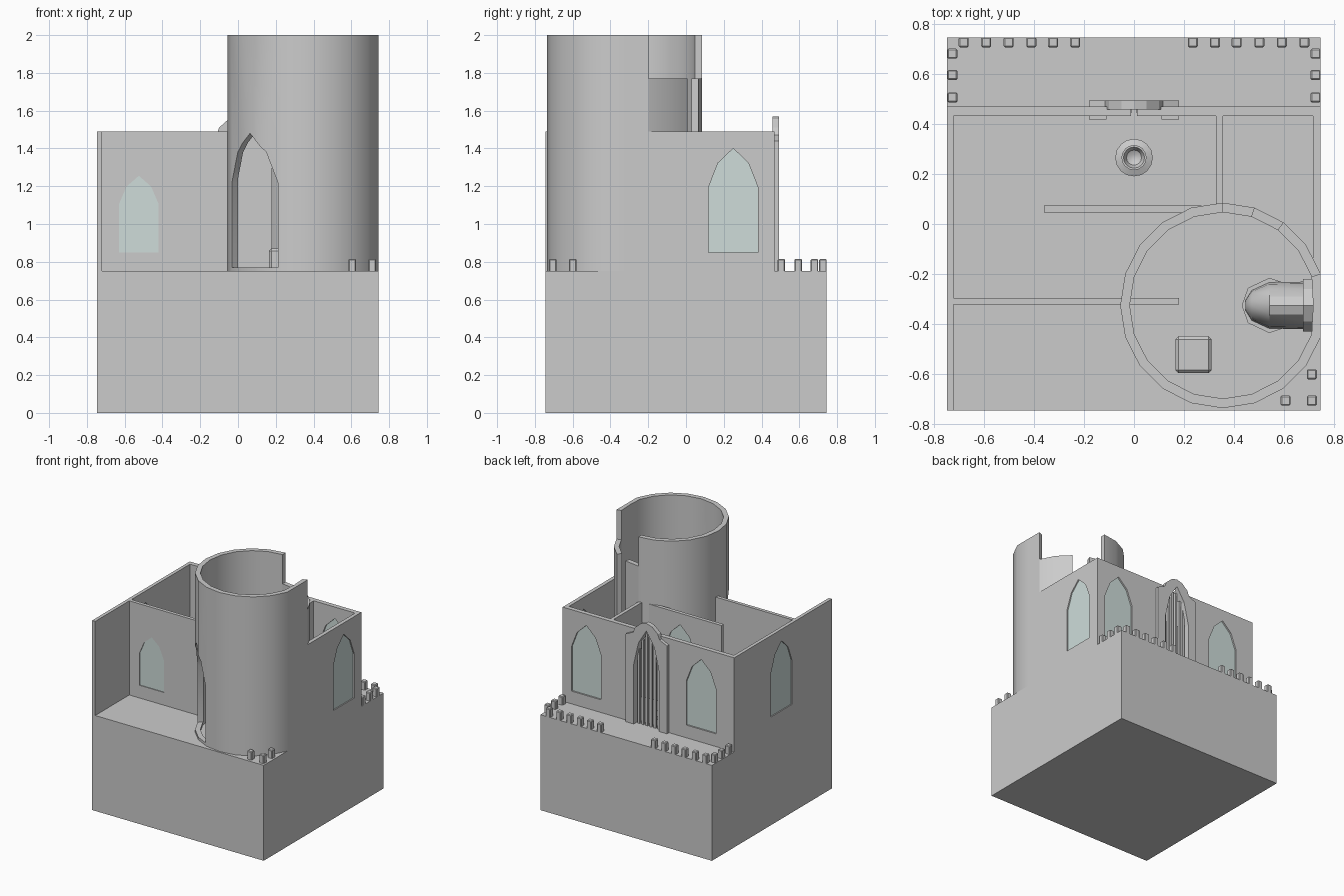
import bpy, bmesh, math
from mathutils import Vector

if "Cube" in bpy.data.objects:
    bpy.data.objects.remove(bpy.data.objects["Cube"])

FLOOR, TOP = 0.75, 1.49
TC = (0.355, -0.325)          # tower centre

glass_mat = bpy.data.materials.new("pale_glass")
glass_mat.diffuse_color = (0.62, 0.72, 0.70, 1)
glass_mat.use_nodes = True
glass_mat.node_tree.nodes["Principled BSDF"].inputs["Base Color"].default_value = glass_mat.diffuse_color


def finish(bm, name, mat=None):
    bmesh.ops.recalc_face_normals(bm, faces=bm.faces)
    me = bpy.data.meshes.new(name)
    bm.to_mesh(me)
    bm.free()
    ob = bpy.data.objects.new(name, me)
    bpy.context.collection.objects.link(ob)
    if mat:
        me.materials.append(mat)
    return ob


def box(name, x0, x1, y0, y1, z0, z1, bevel=0):
    bm = bmesh.new()
    bmesh.ops.create_cube(bm, size=1)
    for v in bm.verts:
        v.co = Vector((x0 + (v.co.x + .5) * (x1 - x0), y0 + (v.co.y + .5) * (y1 - y0),
                       z0 + (v.co.z + .5) * (z1 - z0)))
    if bevel:
        edges = [e for e in bm.edges if max(v.co.z for v in e.verts) > z0 + 1e-4]
        bmesh.ops.bevel(bm, geom=edges, offset=bevel, segments=1, affect='EDGES')
    return finish(bm, name)


def extrude(name, pts, vec, mat=None):
    bm = bmesh.new()
    f = bm.faces.new([bm.verts.new(p) for p in pts])
    r = bmesh.ops.extrude_face_region(bm, geom=[f])
    bmesh.ops.translate(bm, vec=vec, verts=[g for g in r["geom"] if isinstance(g, bmesh.types.BMVert)])
    return finish(bm, name, mat)


def arch_profile(w, z0, z1):
    h, H = w / 2, z1 - z0
    s, m = z0 + .63 * H, z0 + .86 * H
    return [(-h, z0), (h, z0), (h, s), (.62 * h, m), (0, z1), (-.62 * h, m), (-h, s)]


def arch(name, x, y, ang, profile, depth, mat=None):
    # profile stands upright at x, y and faces along ang, centred in its depth
    n = Vector((math.cos(ang), math.sin(ang), 0))
    u = Vector((-n.y, n.x, 0))
    base = Vector((x, y, 0)) - n * depth / 2
    return extrude(name, [base + u * a + Vector((0, 0, b)) for a, b in profile], n * depth, mat)


def cut(ob, cutter):
    m = ob.modifiers.new("cut", 'BOOLEAN')
    m.operation, m.solver, m.object = 'DIFFERENCE', 'EXACT', cutter
    bpy.context.view_layer.objects.active = ob
    bpy.ops.object.modifier_apply(modifier=m.name)
    bpy.data.objects.remove(cutter)


def window(wall, x, y, ang, w=.26, z0=.85, z1=1.40):
    p = arch_profile(w, z0, z1)
    cut(wall, arch("cutter", x, y, ang, p, .2))
    arch("window_glass", x, y, ang, p, .012, glass_mat)


def arc(name, a0, a1, z0, z1, ro=.41, ri=.372):
    # piece of the tower ring, one facet every 18 degrees, flush with the right side
    n = round((a1 - a0) / 18)
    angs = [math.radians(a0 + (a1 - a0) * i / n) for i in range(n + 1)]
    bm = bmesh.new()
    rows = []
    for a in angs:
        row = []
        for r, z, lim in ((ro, z0, .745), (ro, z1, .745), (ri, z1, .715), (ri, z0, .715)):
            row.append(bm.verts.new((min(TC[0] + r * math.cos(a), lim), TC[1] + r * math.sin(a), z)))
        rows.append(row)
    for p, q in zip(rows, rows[1:]):
        for i in range(4):
            bm.faces.new((p[i], p[(i + 1) % 4], q[(i + 1) % 4], q[i]))
    bm.faces.new(rows[0])
    bm.faces.new(rows[-1])
    return finish(bm, name)


def smooth(ob):
    bpy.ops.object.select_all(action='DESELECT')
    ob.select_set(True)
    bpy.context.view_layer.objects.active = ob
    bpy.ops.object.shade_smooth_by_angle(angle=math.radians(30))


def lathe(name, cx, cy, prof, n=16):
    bm = bmesh.new()
    rings = [[bm.verts.new((cx + r * math.cos(2 * math.pi * i / n), cy + r * math.sin(2 * math.pi * i / n), z))
              for i in range(n)] for r, z in prof]
    for a, b in zip(rings, rings[1:]):
        for i in range(n):
            bm.faces.new((a[i], a[(i + 1) % n], b[(i + 1) % n], b[i]))
    bm.faces.new(rings[0])
    bm.faces.new(rings[-1])
    return finish(bm, name)


# Solid base block
box("base_block", -.747, .745, -.745, .745, 0, FLOOR)

# House walls with arched windows
Y, X = math.pi / 2, 0
back = box("back_wall", -.747, .745, .432, .468, FLOOR, TOP)
window(back, -.46, .45, Y)
window(back, .54, .45, Y)
left = box("left_wall", -.747, -.72, -.745, .432, FLOOR, TOP)
window(left, -.733, -.12, X)
right = box("right_wall", .715, .745, -.2, .432, FLOOR, TOP)
window(right, .73, .25, X)
front = box("front_wall", -.72, .18, -.322, -.295, FLOOR, TOP)
window(front, -.525, -.31, Y, .21, .85, 1.255)
middle = box("middle_wall", -.36, .27, .046, .074, FLOOR, TOP)
window(middle, 0, .06, Y)
box("partition_wall", .328, .355, .08, .432, FLOOR, TOP)

# Back gateway: frame, arched opening and bars
half = [(.18, FLOOR), (.18, 1.44), (.115, 1.47), (.1, 1.51), (.05, 1.555)]
outline = half + [(0, 1.57)] + [(-a, b) for a, b in reversed(half)]
opening = arch_profile(.22, FLOOR - .02, 1.51)
frame = arch("gate_frame", 0, .475, Y, outline, .035)
cut(frame, arch("cutter", 0, .475, Y, opening, .3))
cut(back, arch("cutter", 0, .45, Y, opening, .2))
for s in (-1, 1):
    xs = sorted((s * .11, s * .18))
    box("gate_jamb", *xs, .418, .432, FLOOR, 1.44)
for i in range(6):
    x = -.0875 + i * .035
    box("gate_bar", x - .009, x + .009, .445, .463, FLOOR, 1.5 - abs(x) * 1.6)

# Round tower with a broken rear corner and a pointed doorway
tower = arc("tower_wall", 90, 378, FLOOR, 2.0)
a = math.radians(224)
cut(tower, arch("cutter", TC[0] + .4 * math.cos(a), TC[1] + .4 * math.sin(a), a,
                arch_profile(.35, .77, 1.48), .3))
smooth(tower)
smooth(arc("tower_low_wall", 18, 54, FLOOR, 1.77))
arc("tower_rear_stub", 72, 90, FLOOR, 1.77)
arc("tower_door_sill", 54, 72, FLOOR, .77)

# Battlement blocks round the terraces
spots = [(s * x, .725) for s in (-1, 1) for x in (.235, .323, .41, .5, .59, .68)]
spots += [(s * .725, y) for s in (-1, 1) for y in (.68, .595, .505)]
spots += [(.605, -.705), (.71, -.705), (.71, -.6)]
for x, y in spots:
    box("battlement", x - .02, x + .02, y - .02, y + .02, FLOOR, .815, .005)

# Round basin in the hall
smooth(lathe("basin", 0, .265, [(.075, FLOOR), (.075, .775), (.04, .79), (.035, .86), (.05, .9),
                                (.05, .92), (.042, .92), (.03, .895), (.012, .885)]))

# Table in the tower
box("tower_table", .165, .31, -.595, -.448, FLOOR, .87, .012)

# Hearth: pointed plinth, rounded hood and back panel
half = [(.43, 0), (.455, .07), (.54, .11), (.6, .09), (.7, .09)]
plinth = half + [(x, -y) for x, y in reversed(half[1:])]
extrude("hearth_plinth", [(x, y - .325, FLOOR) for x, y in plinth], Vector((0, 0, .03)))
bm = bmesh.new()
rows = [[bm.verts.new((x, -.325 + w * math.cos(math.pi * i / 8), .78 + h * math.sin(math.pi * i / 8)))
         for i in range(9)] for x, w, h in ((.445, .02, .03), (.47, .06, .1), (.54, .092, .17), (.69, .095, .18))]
for p, q in zip(rows, rows[1:]):
    for i in range(8):
        bm.faces.new((p[i], p[i + 1], q[i + 1], q[i]))
    bm.faces.new((p[0], p[8], q[8], q[0]))
bm.faces.new(rows[0])
bm.faces.new(rows[-1])
smooth(finish(bm, "hearth_hood"))
arch("hearth_back", .695, -.325, X, arch_profile(.21, FLOOR, 1.0), .04)
